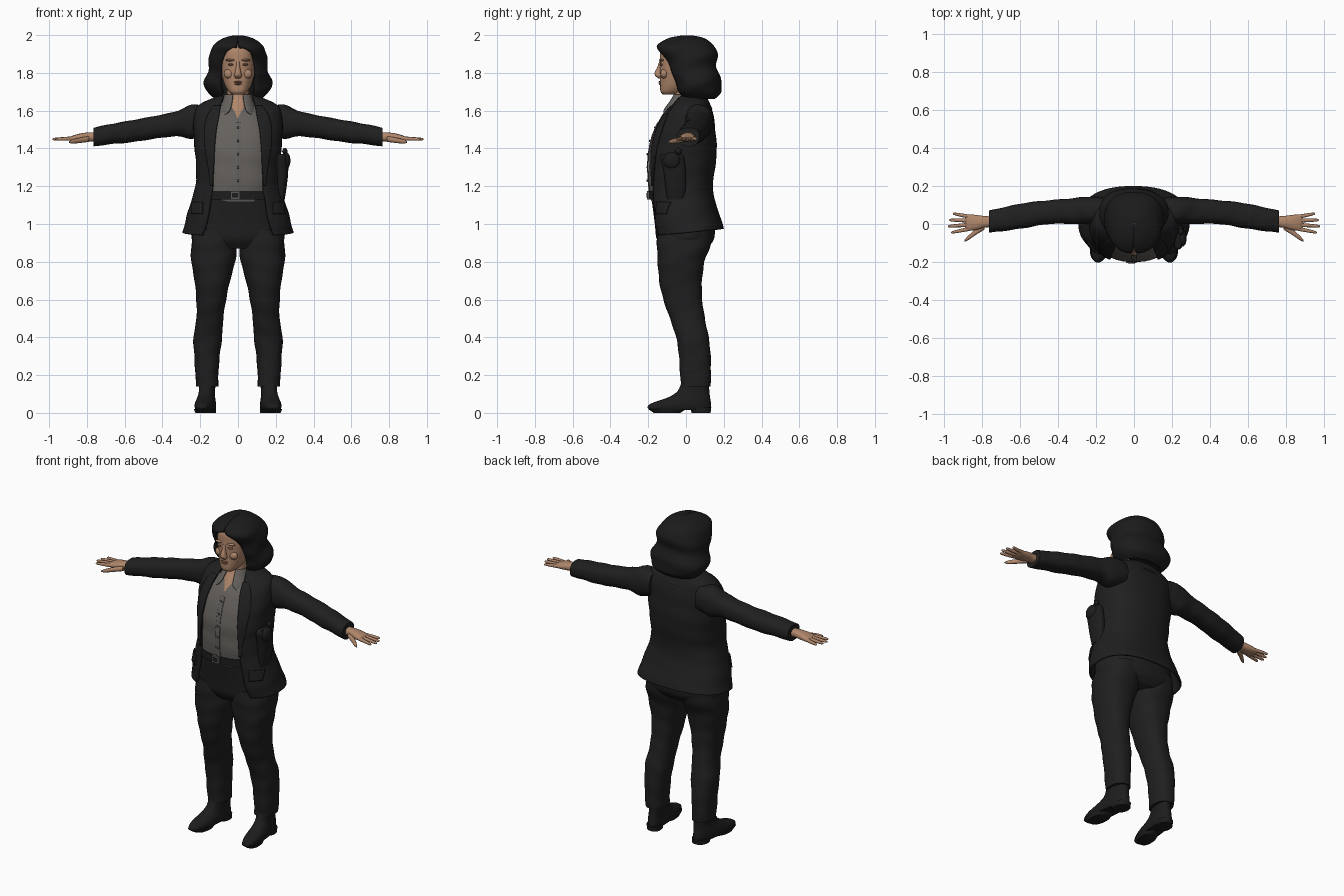
import bpy, bmesh
from math import sin, cos, pi, asin, copysign, radians
from mathutils import Matrix, Vector

cube = bpy.data.objects.get("Cube")
if cube:
    bpy.data.objects.remove(cube, do_unlink=True)

ROUND = 0.85  # below 1 gives slightly boxy cross-sections


def material(name, red, green, blue):
    mat = bpy.data.materials.new(name)
    mat.use_nodes = True
    mat.diffuse_color = (red, green, blue, 1)
    mat.node_tree.nodes["Principled BSDF"].inputs["Base Color"].default_value = (red, green, blue, 1)
    return mat


suit = material("black suit cloth", .014, .014, .014)
hair = material("black hair", .011, .011, .011)
leather = material("black leather", .012, .012, .012)
shirt_grey = material("warm grey shirt", .13, .12, .11)
button_grey = material("dark grey buttons", .06, .056, .052)
skin = material("skin", .43, .24, .145)
skin_dark = material("lips and eyelids", .27, .125, .08)
metal = material("dull metal", .1, .1, .1)


def build(name, verts, faces, mat, mirror=False, thick=0, recalc=True):
    mesh = bpy.data.meshes.new(name)
    mesh.from_pydata(verts, [], faces)
    if recalc:
        bm = bmesh.new()
        bm.from_mesh(mesh)
        bmesh.ops.recalc_face_normals(bm, faces=bm.faces[:])
        bm.to_mesh(mesh)
        bm.free()
    mesh.materials.append(mat)
    mesh.polygons.foreach_set("use_smooth", [True] * len(mesh.polygons))
    mesh.set_sharp_from_angle(angle=radians(50))
    obj = bpy.data.objects.new(name, mesh)
    bpy.context.scene.collection.objects.link(obj)
    if thick:
        shell = obj.modifiers.new("thickness", 'SOLIDIFY')
        shell.thickness, shell.offset = thick, -1
    if mirror:
        obj.modifiers.new("mirror", 'MIRROR')
    return obj


def smooth(rows, steps=6):
    """Spline interpolation between the given cross-sections."""
    out, last = [], len(rows) - 1
    for i in range(last):
        four = [rows[max(0, min(last, i + k))] for k in (-1, 0, 1, 2)]
        for step in range(steps):
            u = step / steps
            out.append(tuple(b + .5 * u * (c - a + u * (2*a - 5*b + 4*c - d + u * (3*b - a - 3*c + d)))
                             for a, b, c, d in zip(*four)))
    return out + [rows[last]]


def bulge(value):
    return copysign(abs(value) ** ROUND, value)


def ripple(fold, s, t):
    return 1 + fold * sin(55 * s + 2 * cos(t) + sin(2 * t))


def loft(name, rows, mat, along='z', fold=0, warp=None, mirror=False, sides=32):
    """Closed form; each row is station, centre, radius, front y, back y."""
    verts, faces = [], []
    rings = smooth(rows)
    for s, centre, radius, front, back in rings:
        for k in range(sides):
            t = 2 * pi * k / sides
            wave = ripple(fold, s, t)
            across = centre + radius * wave * bulge(sin(t))
            y = (front + back) / 2 - (back - front) / 2 * wave * bulge(cos(t))
            point = (across, y, s) if along == 'z' else (s, y, across)
            verts.append(warp(*point) if warp else point)
    for i in range(len(rings) - 1):
        for k in range(sides):
            a, b = i * sides + k, i * sides + (k + 1) % sides
            faces.append((a, b, b + sides, a + sides))
    faces += [tuple(range(sides)), tuple(range(len(verts) - sides, len(verts)))]
    return build(name, verts, faces, mat, mirror)


def wrap(name, rows, mat, push=0, thick=.012, fold=0, warp=None, cols=48):
    """Open sheet; each row is z, half width, front y, back y, gap edge x, optional end x."""
    verts, faces = [], []
    rings = smooth(rows)
    partial = len(rows[0]) > 5

    def angle(x, width):
        return asin(max(0, min(1, x / width)) ** (1 / ROUND))

    for z, width, front, back, gap, *end in rings:
        width, front, back = width + push, front - push, back + push
        start = angle(gap, width)
        stop = angle(end[0], width) if partial else 2 * pi - start
        for k in range(cols + 1):
            t = start + (stop - start) * k / cols
            wave = ripple(fold, z, t)
            x = width * wave * bulge(sin(t))
            y = (front + back) / 2 - (back - front) / 2 * wave * bulge(cos(t))
            verts.append(warp(x, y, z) if warp else (x, y, z))
    for i in range(len(rings) - 1):
        for k in range(cols):
            a = i * (cols + 1) + k
            faces.append((a, a + 1, a + cols + 2, a + cols + 1))
    return build(name, verts, faces, mat, partial, thick, recalc=False)


def solid(name, centre, size, mat, mirror=False, box=False):
    bm = bmesh.new()
    place = Matrix.Translation(Vector(centre)) @ Matrix.Diagonal((*size, 1))
    if box:
        bmesh.ops.create_cube(bm, size=1, matrix=place)
    else:
        bmesh.ops.create_uvsphere(bm, u_segments=20, v_segments=12, radius=.5, matrix=place)
    verts = [v.co[:] for v in bm.verts]
    faces = [[v.index for v in f.verts] for f in bm.faces]
    bm.free()
    return build(name, verts, faces, mat, mirror)


def section(rows, z):
    return min(smooth(rows), key=lambda row: abs(row[0] - z))


# Jacket with a hem that dips at the front
jacket = [(.955, .293, -.18, .2, .19), (1.02, .278, -.19, .185, .165), (1.1, .255, -.195, .16, .15),
          (1.2, .226, -.2, .142, .135), (1.3, .222, -.202, .155, .13), (1.4, .23, -.197, .163, .125),
          (1.5, .236, -.165, .155, .115), (1.58, .232, -.12, .145, .1), (1.635, .2, -.075, .128, .092),
          (1.68, .1, -.045, .105, .08)]


def hem(x, y, z):
    return x, y, z + .7 * y * max(0, 1.1 - z)


wrap("jacket", jacket, suit, fold=.006, warp=hem)
reaches = {1.2: .012, 1.3: .03, 1.4: .05, 1.5: .065, 1.58: .06, 1.63: .035}
lapel = [(*section(jacket, z), section(jacket, z)[4] + reach) for z, reach in reaches.items()]
wrap("lapels", lapel, suit, push=.008, thick=.008, cols=8)
flap = [(*section(jacket, z)[:4], .19, .25) for z in (1.06, 1.11)]
wrap("pocket_flaps", flap, suit, push=.008, thick=.008, warp=hem, cols=10)
wrap("jacket_collar", [(1.61, .15, -.09, .14, .11), (1.65, .115, -.065, .12, .092),
                       (1.69, .085, -.05, .1, .072)], suit)

# Sleeves
loft("sleeves", [(.16, 1.55, .075, .0, .14), (.24, 1.542, .09, -.002, .145), (.33, 1.53, .066, 0, .135),
                 (.45, 1.51, .06, 0, .125), (.57, 1.49, .058, -.02, .112), (.68, 1.475, .053, -.036, .09),
                 (.765, 1.46, .05, -.046, .07)], suit, along='x', fold=.02, mirror=True)

# Shirt, its collar and its buttons
shirt = [(1.12, 0, .19, -.182, .12), (1.2, 0, .2, -.198, .12), (1.3, 0, .2, -.2, .13),
         (1.4, 0, .205, -.196, .14), (1.5, 0, .2, -.165, .135), (1.57, 0, .17, -.13, .12),
         (1.63, 0, .1, -.08, .1)]
loft("shirt", shirt, shirt_grey, fold=.006)
wrap("shirt_collar", [(1.575, .105, -.142, .1, .075), (1.605, .1, -.125, .1, .045),
                      (1.65, .083, -.09, .085, .032), (1.685, .074, -.068, .075, .028)], shirt_grey, thick=.008)
placket = [(*section(shirt, z)[:1], *section(shirt, z)[2:], 0, .014) for z in (1.17, 1.25, 1.35, 1.45, 1.54)]
wrap("shirt_placket", placket, shirt_grey, push=.004, thick=.004, cols=4)
for i in range(5):
    z = 1.23 + .07 * i
    solid("shirt_button", (0, section(shirt, z)[3] - .005, z), (.013, .008, .013), button_grey)

# Trousers
loft("trouser_hips", [(.87, 0, .2, -.12, .11), (.92, 0, .245, -.155, .148), (1, 0, .24, -.165, .15),
                      (1.1, 0, .222, -.178, .13), (1.17, 0, .205, -.188, .122)], suit)
loft("trouser_legs", [(.14, .163, .058, -.027, .13), (.22, .165, .062, -.032, .132), (.31, .164, .068, -.038, .13),
                      (.4, .16, .076, -.052, .12), (.5, .149, .071, -.085, .1), (.6, .142, .079, -.12, .086),
                      (.7, .136, .094, -.142, .085), (.8, .131, .116, -.15, .098), (.89, .126, .121, -.154, .13),
                      (.97, .12, .11, -.15, .14)], suit, fold=.014, mirror=True)

# Belt and buckle
belt = [(z, 0, .211, -.197, .128) for z in (1.13, 1.15, 1.175)]
loft("belt", belt, leather)
solid("belt_buckle", (-.015, -.2, 1.153), (.052, .014, .044), metal, box=True)
solid("buckle_centre", (-.015, -.205, 1.153), (.032, .008, .024), leather, box=True)


# Ankle boots, toes turned a little outward
def toe_out(x, y, z):
    return x - .1 * (y - .05), y, z


loft("boots", [(.014, .165, .045, -.19, .128), (.03, .165, .052, -.204, .132), (.052, .165, .052, -.18, .132),
               (.08, .165, .046, -.1, .128), (.11, .163, .042, -.05, .124), (.15, .163, .042, -.028, .122),
               (.2, .163, .042, -.02, .12)], leather, warp=toe_out, mirror=True)
loft("boot_soles", [(0, .165, .045, -.17, -.03), (.02, .165, .052, -.2, .0)], leather, warp=toe_out, mirror=True)
loft("boot_heels", [(0, .165, .044, .03, .13), (.03, .165, .046, .02, .134)], leather, warp=toe_out, mirror=True)

# Hands
loft("palms", [(.74, 1.46, .024, -.015, .04), (.79, 1.461, .024, -.02, .042), (.835, 1.457, .022, -.032, .048),
               (.875, 1.452, .016, -.036, .05), (.89, 1.45, .009, -.032, .046)],
     skin, along='x', mirror=True, sides=20)
fingers = {"index": (-.025, -.045, .965), "middle": (-.004, -.012, .982),
           "ring": (.018, .021, .976), "little": (.038, .055, .955)}
for label, (root, tip, reach) in fingers.items():
    rows = []
    for u, r in ((0, .011), (.5, .0095), (.9, .007), (1, .003)):
        y = root + (tip - root) * u
        rows.append((.865 + (reach - .865) * u, 1.453 - .004 * u, r, y - r, y + r))
    loft(label + "_fingers", rows, skin, along='x', mirror=True, sides=12)
loft("thumbs", [(.79, 1.45, .015, -.03, .005), (.835, 1.443, .014, -.058, -.026), (.875, 1.437, .011, -.085, -.062),
                (.895, 1.434, .004, -.094, -.084)], skin, along='x', mirror=True, sides=12)

# Neck, head and face
loft("neck", [(1.565, 0, .03, -.134, 0), (1.62, 0, .058, -.098, .05), (1.68, 0, .058, -.062, .06),
              (1.76, 0, .06, -.07, .07)], skin)
loft("head", [(1.685, 0, .03, -.122, -.05), (1.702, 0, .05, -.135, -.01), (1.74, 0, .072, -.137, .06),
              (1.8, 0, .088, -.138, .1), (1.87, 0, .094, -.139, .125), (1.93, 0, .088, -.132, .12),
              (1.97, 0, .055, -.09, .08)], skin)
loft("nose", [(1.77, 0, .012, -.145, -.12), (1.785, 0, .021, -.163, -.12), (1.803, 0, .016, -.165, -.12),
              (1.835, 0, .01, -.15, -.12), (1.87, 0, .008, -.139, -.12)], skin, sides=16)
solid("brow_ridges", (.04, -.128, 1.868), (.055, .03, .014), skin, mirror=True)
solid("eyelids", (.037, -.129, 1.844), (.034, .022, .013), skin_dark, mirror=True)
solid("cheeks", (.048, -.115, 1.795), (.055, .04, .05), skin, mirror=True)
solid("upper_lip", (0, -.137, 1.752), (.046, .018, .009), skin_dark)
solid("lower_lip", (0, -.136, 1.742), (.04, .018, .011), skin_dark)
solid("ears", (.094, -.02, 1.81), (.022, .04, .07), skin, mirror=True)

# Wavy shoulder-length hair, open around the face
wrap("hair", [(1.662, .125, -.02, .15, .085), (1.7, .165, -.05, .188, .088), (1.76, .178, -.075, .185, .096),
              (1.83, .154, -.1, .163, .09), (1.9, .153, -.138, .165, .07), (1.945, .13, -.15, .15, .012),
              (1.982, .08, -.1, .1, 0), (1.997, .03, -.03, .04, 0), (1.999, .003, 0, .006, 0)],
     hair, thick=.028, fold=.028)
loft("hair_underside", [(1.668, 0, .1, .05, .14), (1.74, 0, .14, .03, .16), (1.82, 0, .13, .0, .15),
                        (1.92, 0, .1, -.03, .13)], hair, sides=24)

# Pouch on the left side of the jacket
loft("side_pouch", [(1.13, .225, .022, -.1, -.01), (1.2, .23, .028, -.11, 0), (1.28, .232, .034, -.12, 0),
                    (1.35, .232, .03, -.135, -.01), (1.37, .232, .02, -.125, -.025)], leather, sides=20)
solid("pouch_grip", (.255, -.075, 1.335), (.045, .09, .09), leather)
solid("pouch_stud", (.248, -.04, 1.385), (.028, .035, .035), leather)
